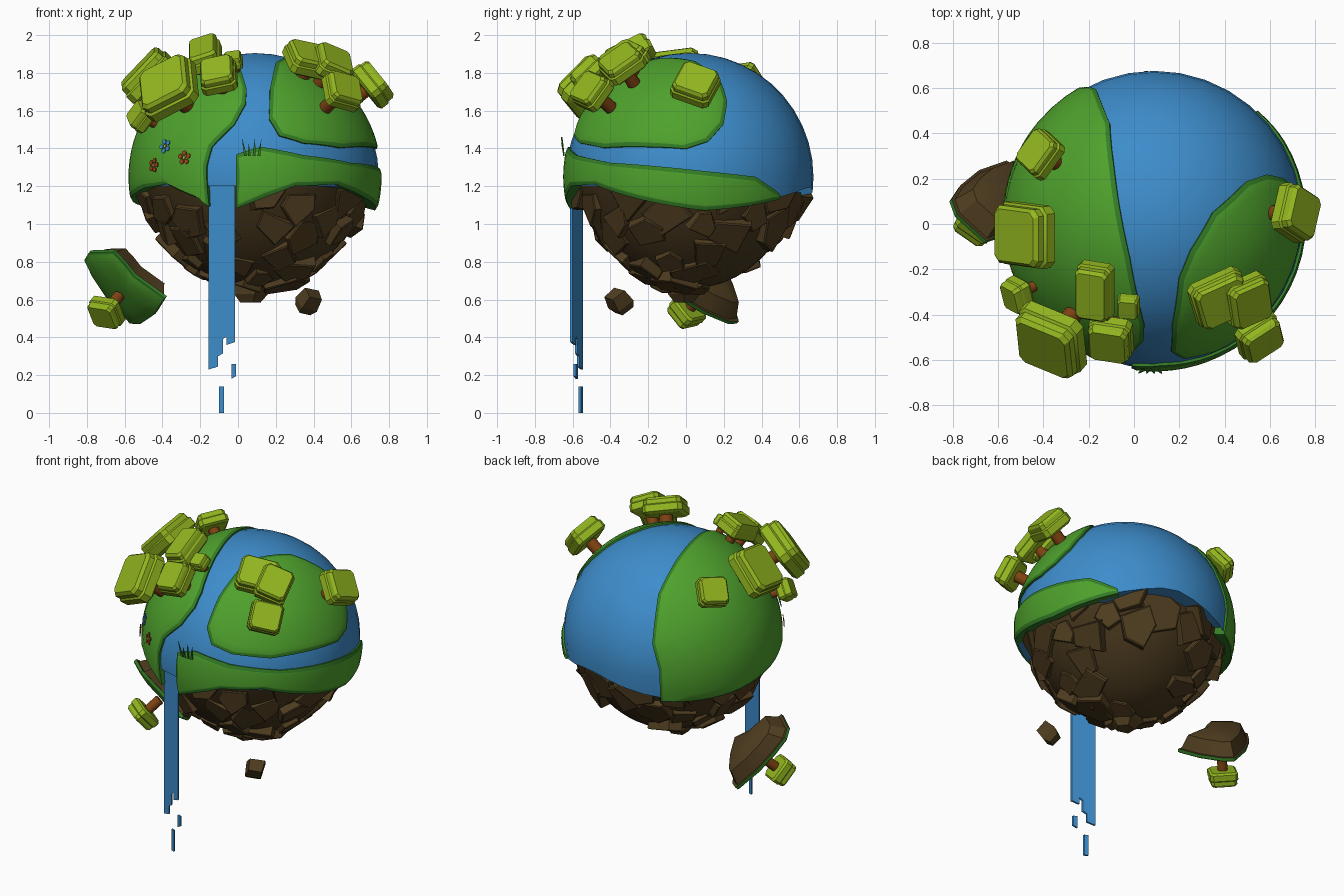
import bpy, bmesh, math, random
from mathutils import Vector as V, Matrix

if "Cube" in bpy.data.objects:
    bpy.data.objects.remove(bpy.data.objects["Cube"])
random.seed(4)
C = V((0.09, 0.02, 1.25))          # planet centre
R = 0.67                           # grass radius


def mat(name, r, g, b):
    m = bpy.data.materials.new(name)
    m.diffuse_color = (r, g, b, 1)
    m.use_nodes = True
    m.node_tree.nodes["Principled BSDF"].inputs["Base Color"].default_value = m.diffuse_color
    return m


GRASS = mat("grass green", .078, .36, .026)
RIM = mat("dark green", .035, .21, .02)
WATER = mat("water blue", .047, .265, .6)
ROCK = mat("rock brown", .078, .046, .014)
CORE = mat("dark rock brown", .062, .038, .012)
TRUNK = mat("trunk brown", .21, .055, .006)
LEAF = mat("leaf lime", .29, .47, .014)
RED = mat("flower rust", .32, .06, .01)
YELLOW = mat("flower yellow", .7, .45, .06)


def finish(name, bm, mats, smooth=False, merge=True):
    if merge:
        bmesh.ops.remove_doubles(bm, verts=bm.verts, dist=1e-4)
    me = bpy.data.meshes.new(name)
    bm.to_mesh(me)
    bm.free()
    ob = bpy.data.objects.new(name, me)
    bpy.context.collection.objects.link(ob)
    for m in mats:
        me.materials.append(m)
    if smooth:
        bpy.ops.object.select_all(action='DESELECT')
        ob.select_set(True)
        bpy.context.view_layer.objects.active = ob
        bpy.ops.object.shade_smooth_by_angle(angle=math.radians(30))
    return ob


def loft(bm, rings, mids=None):
    """Skin a stack of closed rings and cap both ends; mids = material per band."""
    vs = [[bm.verts.new(p) for p in r] for r in rings]
    n = len(rings[0])
    mids = mids or [0] * (len(rings) - 1)
    fs = []
    for k in range(len(vs) - 1):
        for i in range(n):
            j = (i + 1) % n
            f = bm.faces.new((vs[k][i], vs[k][j], vs[k + 1][j], vs[k + 1][i]))
            f.material_index = mids[k]
            fs.append(f)
    for ring, mi in ((vs[0], mids[0]), (vs[-1], mids[-1])):
        f = bm.faces.new(ring)
        f.material_index = mi
        fs.append(f)
    bmesh.ops.recalc_face_normals(bm, faces=fs)


def frame(n, spin=0):
    """Tangent axes for a normal, starting from world x."""
    n = V(n).normalized()
    ref = V((1, 0, 0)) if abs(n.x) < .85 else V((0, 1, 0))
    u = (ref - n * n.dot(ref)).normalized()
    u = Matrix.Rotation(math.radians(spin), 3, n) @ u
    return u, n.cross(u), n


# Points on the grass sphere, read from the front, right or top view
def F(x, z): return V((x, C.y - math.sqrt(max(0, R*R - (x-C.x)**2 - (z-C.z)**2)), z))
def S(y, z): return V((C.x + math.sqrt(max(0, R*R - (y-C.y)**2 - (z-C.z)**2)), y, z))
def T(x, y): return V((x, y, C.z + math.sqrt(max(0, R*R - (x-C.x)**2 - (y-C.y)**2))))


def patch(name, outline, spine):
    """Raised grass patch between an outline and its inner spine, with dark rim."""
    out, mid = [], []
    n, k = len(outline), 4
    for i in range(n):
        for s in range(k):
            for src, dst in ((outline, out), (spine, mid)):
                dst.append((src[i].lerp(src[(i + 1) % n], s / k) - C).normalized())
    rings, N = [], 9
    for q in range(N + 3):
        ring = []
        for a, b in zip(mid, out):
            edge = max(0, 1 - .035 / max((b - a).length, 1e-4))
            t = edge * q / N if q <= N else 1
            r = R if q <= N else (R - .006 if q == N + 1 else .595)
            ring.append(C + a.lerp(b, t).normalized() * r)
        rings.append(ring)
    bm = bmesh.new()
    vs = [[bm.verts.new(p) for p in r] for r in rings]
    m = len(out)
    for q in range(N + 2):
        for i in range(m):
            j = (i + 1) % m
            f = bm.faces.new((vs[q][i], vs[q][j], vs[q + 1][j], vs[q + 1][i]))
            f.material_index = int(q >= N)
    bm.normal_update()
    if sum(f.normal.dot(f.calc_center_median() - C) * f.calc_area() for f in bm.faces) < 0:
        bmesh.ops.reverse_faces(bm, faces=bm.faces)
    bmesh.ops.dissolve_degenerate(bm, dist=1e-5, edges=bm.edges)
    finish(name, bm, [GRASS, RIM], True)


# Water ball and rock core, each cut off near the equator
def rock_radius(h): return .572 + .13 * (h + .6) ** 2


for name, z, above, m in (("water", 1.2, True, WATER), ("rock_core", 1.21, False, CORE)):
    bm = bmesh.new()
    bmesh.ops.create_uvsphere(bm, u_segments=36, v_segments=22, radius=.655,
                              matrix=Matrix.Translation(C))
    cut = bmesh.ops.bisect_plane(bm, geom=bm.verts[:] + bm.edges[:] + bm.faces[:], plane_co=(0, 0, z),
                                 plane_no=(0, 0, 1), clear_inner=above, clear_outer=not above)
    bmesh.ops.contextual_create(bm, geom=[e for e in cut['geom_cut'] if isinstance(e, bmesh.types.BMEdge)])
    for v in bm.verts:
        if not above:                                  # core tapers toward its tip
            d = (v.co - C).normalized()
            v.co = C + d * rock_radius(d.z)
        elif v.co.z < z + .001 and v.co.y > .2 and v.co.x > -.3:   # shoreline dips at the back
            v.co.z -= min(.095, .22 * max(0, .22 - v.co.x, v.co.x - .27))
            v.co = C + (v.co - C).normalized() * .655
    bmesh.ops.recalc_face_normals(bm, faces=bm.faces)
    finish(name, bm, [m], True)

# Grass patches
left = [T(-.17, .6), T(-.11, .45), T(-.09, .25), T(-.07, .1), T(-.02, -.15), T(.02, -.35),
        F(.045, 1.72), F(.04, 1.64), F(-.02, 1.53), F(-.14, 1.41), F(-.17, 1.3), F(-.155, 1.09),
        F(-.2, 1.13), F(-.38, 1.21), F(-.5, 1.19), V((-.57, -.03, 1.14)), V((-.55, .2, 1.1)),
        V((-.42, .44, 1.08)), V((-.23, .6, 1.08)), V((-.23, .61, 1.3))]
patch("left_grass", left, [C + V((-.75, -.12, .42)).normalized() * R] * len(left))
isle = [F(.17, 1.72), F(.165, 1.56), F(.22, 1.47), F(.35, 1.43), F(.55, 1.405), S(-.2, 1.41),
        S(0, 1.4), S(.12, 1.44), S(.2, 1.53), S(.22, 1.65), S(.19, 1.75), T(.35, .05),
        T(.25, -.12), T(.2, -.24)]
patch("right_grass", isle, [C + V((.45, -.25, .42)).normalized() * R] * len(isle))
top = [F(-.01, 1.37), F(.12, 1.41), F(.35, 1.365), F(.6, 1.325), S(-.2, 1.31), S(.1, 1.28),
       S(.37, 1.25), S(.5, 1.16)]
low = [F(-.01, 1.08), F(.14, 1.14), F(.3, 1.2), F(.52, 1.21), S(-.25, 1.13), S(.1, 1.07),
       S(.3, 1.09), S(.5, 1.13)]
mid = [(a + b) / 2 for a, b in zip(top, low)]
mid[0] = mid[0].lerp(mid[1], .5)
patch("lower_grass_band", top + low[::-1], mid + mid[::-1])

# Rock slabs over the underside, sparser at the back
bm = bmesh.new()
COUNT = 64
for i in range(COUNT):
    h = -.12 - .88 * (i + .5) / COUNT
    a = i * 2.39996
    d = V((math.cos(a) * math.sqrt(1 - h*h), math.sin(a) * math.sqrt(1 - h*h), h))
    p = C + d * rock_radius(h)
    if (-.22 < p.x < .06 and p.y < -.3 and p.z > 1.02) or random.random() < (.45 if p.y > .1 and h < -.4 else .1):
        continue
    tilt = V([random.uniform(-.24, .24) for _ in range(3)])
    u, v, n = frame(d + tilt, random.uniform(0, 360))
    size, lift = random.uniform(.08, .14), random.uniform(.008, .036)
    k = random.choice((4, 4, 5, 5))
    base = [(2*math.pi*(j + random.uniform(-.25, .25))/k, size*random.uniform(.75, 1.15)) for j in range(k)]
    loft(bm, [[p + n*z + (u*math.cos(t) + v*math.sin(t))*r*s for t, r in base]
              for s, z in ((1, -.06), (.97, lift - .006), (.9, lift))])
# pointed tip stone
loft(bm, [[V((.06 + s*.1*math.cos(t*1.2566), -.01 + s*.09*math.sin(t*1.2566), z)) for t in range(5)]
          for s, z in ((1.2, .75), (1, .63), (.6, .585))])
finish("rock_slabs", bm, [ROCK], merge=False)

# Loose rock
bm = bmesh.new()
u, v, n = frame((.5, -.45, .75), 20)
p = V((.375, -.355, .59))
loft(bm, [[p + n*z + (u*a*.055 + v*b*.05)*s for a, b in ((1, 1), (-1, .8), (-.9, -1), (.8, -.9))]
          for s, z in ((.75, -.06), (1.05, -.02), (.85, .055))])
finish("loose_rock", bm, [ROCK])

# Waterfall strips (x0, x1, bottom, top, y shift) and falling drops
bm = bmesh.new()
for x0, x1, z0, z1, dy in ((-.155, -.105, .23, 1.26, 0), (-.105, -.08, .3, 1.26, 0), (-.08, -.06, .39, 1.26, 0),
                           (-.06, -.015, .36, 1.26, 0), (-.035, -.01, .18, .26, .02), (-.1, -.075, 0, .14, .02)):
    ya, yb = (dy - .55 - .055 * (x + .155) / .14 for x in (x0, x1))
    dz = .015 if z0 else 0
    loft(bm, [[V((x0, ya - o, z0)), V((x1, yb - o, z0 + dz)), V((x1, yb - o, z1)), V((x0, ya - o, z1))]
              for o in (-.005, .008)])
finish("waterfall", bm, [WATER], merge=False)


# Trees: trunk plus a stepped, corner-cut crown
def tree(name, crown, base, n, a, b, h, spin):
    u, v, n = frame(n, spin)
    crown, base = V(crown), V(base)
    bm = bmesh.new()
    r = max(.024, min(.042, a * .36))
    loft(bm, [[p + (u*math.cos(t*math.pi/8) + v*math.sin(t*math.pi/8))*r for t in range(16)]
              for p in (base, crown)], [1])
    c = .22 * min(a, b)
    corner = [(a, b-c), (a-c, b), (c-a, b), (-a, b-c), (-a, c-b), (c-a, -b), (a-c, -b), (a, c-b)]
    loft(bm, [[crown + n*h*z + u*x*s + v*y*s for x, y in corner] for s, z in
              ((.86, -1), (1, -.75), (1, .05), (.93, .2), (.93, .7), (.83, 1))])
    finish(name, bm, [LEAF, TRUNK], True, merge=False)


trees = [(-.37, -.515, 1.725, .152, .15, .068, 5), (-.485, -.05, 1.79, .15, .138, .062, 0),
         (-.175, -.3, 1.9, .08, .13, .055, 0), (-.105, -.51, 1.79, .095, .1, .055, 2),
         (-.025, -.365, 1.865, .048, .05, .035, 0), (-.515, -.315, 1.57, .065, .07, .045, 20),
         (-.415, .31, 1.765, .093, .09, .045, 40), (.38, -.33, 1.87, .125, .11, .052, 15),
         (.505, -.34, 1.85, .1, .11, .05, 8), (.555, -.5, 1.705, .1, .095, .05, 10),
         (.715, .05, 1.74, .105, .11, .055, -20)]
for i, (x, y, z, a, b, h, spin) in enumerate(trees):
    d = (V((x, y, z)) - C).normalized()
    tree(f"tree_{i + 1}", (x, y, z), C + d * .64, d, a, b, h, spin)

# Small floating island with its own tree
IC, n = V((-.61, .075, .66)), V((-.5, -.57, -.65)).normalized()
L = V((.36, .03, -.29))
L = (L - n * n.dot(L)).normalized()
W = n.cross(L)
shape = [(-.25, -.04), (-.26, .04), (-.17, .19), (-.08, .17), (0, .14), (.2, .165), (.22, 0), (.2, -.165),
         (.16, -.22), (-.02, -.18), (-.16, -.11)]
bm = bmesh.new()
loft(bm, [[IC + n*z + (L*l + W*w)*s for l, w in shape] for s, z in
          ((.5, -.13), (.75, -.11), (.93, -.028), (1, -.028), (1, -.008), (.96, -.002), (.6, .014), (.3, .02))],
     [1, 1, 1, 2, 2, 0, 0])
finish("floating_island", bm, [GRASS, ROCK, RIM], True)
tree("island_tree", (-.7, 0, .53), (-.63, .075, .62), n, .085, .08, .045, 20)

# Flowers: five petals around a centre disc
for i, (x, z, m) in enumerate(((-.44, 1.31, RED), (-.28, 1.35, RED), (-.38, 1.41, WATER))):
    p = F(x, z)
    u, v, n = frame(p - C, 15 * i)
    p += n * .006
    bm = bmesh.new()
    discs = [(0, 0, .009, 1)] + [(.026*math.cos(t*1.2566), .026*math.sin(t*1.2566), .014, 0) for t in range(5)]
    for a, b, r, mi in discs:
        loft(bm, [[p + u*(a + r*math.cos(t*math.pi/3)) + v*(b + r*math.sin(t*math.pi/3)) + n*o
                   for t in range(6)] for o in (0, .005 + .003*mi)], [mi])
    finish(f"flower_{i + 1}", bm, [m, YELLOW], merge=False)

# Grass tuft beside the waterfall
bm = bmesh.new()
for x, lean, h in ((.04, -.02, .1), (.06, -.004, .07), (.085, .005, .1), (.11, .014, .09)):
    p = F(x, 1.36) + V((0, -.003, 0))
    tri = [p + V((-.008, 0, 0)), p + V((.008, 0, 0)), p + V((lean, -.012, h))]
    loft(bm, [[q + V((0, o, 0)) for q in tri] for o in (0, -.006)])
finish("grass_tuft", bm, [RIM], merge=False)
